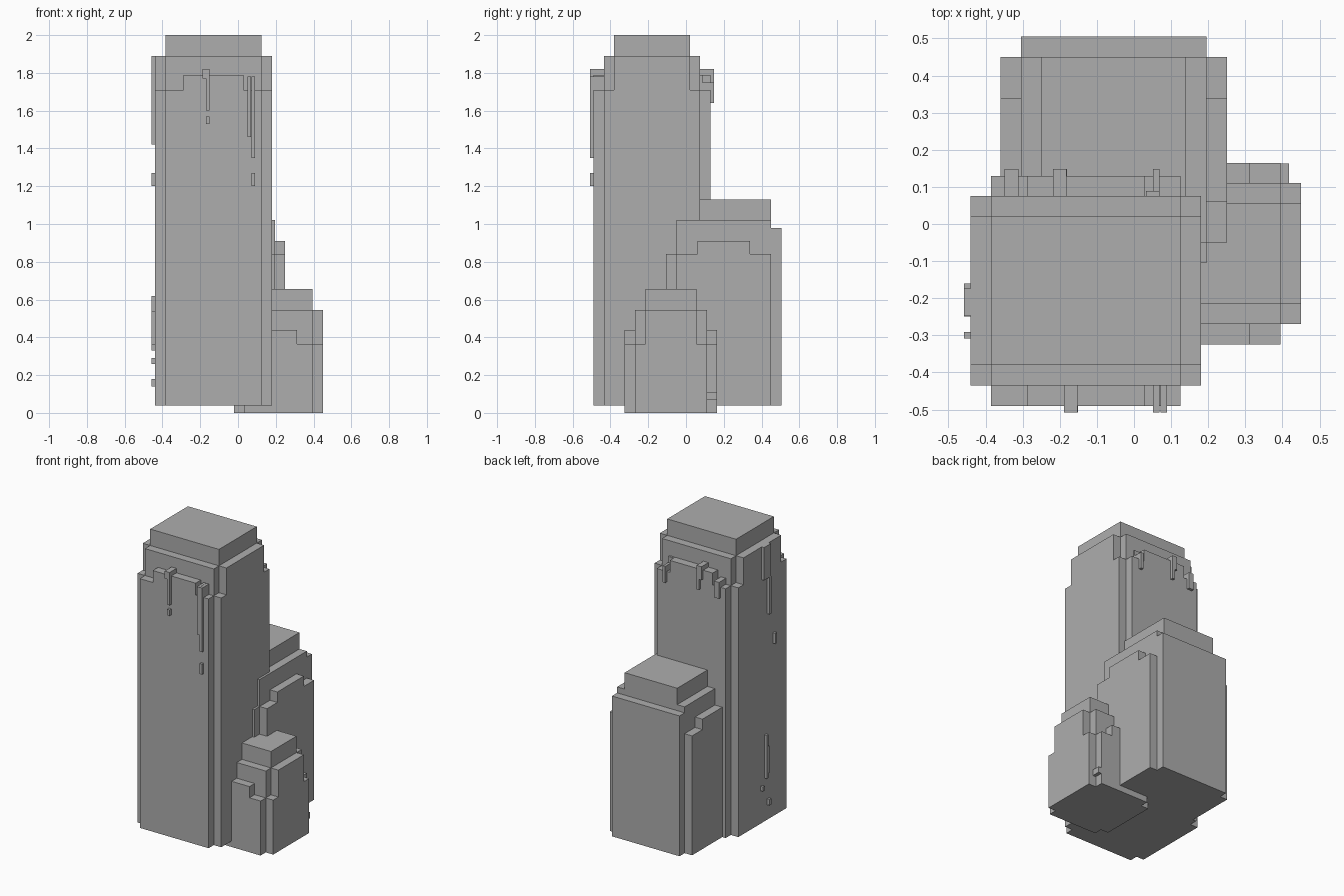
import bpy
import bmesh
import math
from mathutils import Vector

default = bpy.data.objects.get("Cube")
if default:
    bpy.data.objects.remove(default, do_unlink=True)

STEP = 0.055        # setback between neighbouring layers
BLOCK = STEP / 3    # width of the smallest drip

# Single stone colour
tone = 0.42
stone = bpy.data.materials.new("stone_grey")
stone.use_nodes = True
stone.diffuse_color = (tone, tone, tone, 1)
shader = stone.node_tree.nodes["Principled BSDF"]
shader.inputs["Base Color"].default_value = stone.diffuse_color


def finish(bm, name):
    """Turn a bmesh into a named stone object."""
    mesh = bpy.data.meshes.new(name)
    bm.to_mesh(mesh)
    bm.free()
    mesh.materials.append(stone)
    obj = bpy.data.objects.new(name, mesh)
    bpy.context.scene.collection.objects.link(obj)


def block_union(name, boxes):
    """Join boxes, given as (low corner, high corner), into one outer skin."""
    boxes = [[[round(value, 4) for value in corner] for corner in box] for box in boxes]
    cuts = [sorted({corner[axis] for box in boxes for corner in box}) for axis in range(3)]
    cells = set()
    for low, high in boxes:
        xs, ys, zs = [range(cut.index(a), cut.index(b)) for cut, a, b in zip(cuts, low, high)]
        cells.update((x, y, z) for x in xs for y in ys for z in zs)

    bm = bmesh.new()
    verts = {}

    def vert(point):
        key = tuple(point)
        if key not in verts:
            verts[key] = bm.verts.new([cut[index] for cut, index in zip(cuts, key)])
        return verts[key]

    # Keep only the cell faces that have no neighbour
    for cell in cells:
        for axis in range(3):
            across, along = (axis + 1) % 3, (axis + 2) % 3
            for outward in (False, True):
                neighbour = list(cell)
                neighbour[axis] += 1 if outward else -1
                if tuple(neighbour) in cells:
                    continue
                ring = []
                for right, up in ((0, 0), (1, 0), (1, 1), (0, 1)):
                    point = list(cell)
                    point[axis] += outward
                    point[across] += right
                    point[along] += up
                    ring.append(vert(point))
                bm.faces.new(ring if outward else reversed(ring))
    bmesh.ops.dissolve_limit(bm, angle_limit=math.radians(1),
                             verts=list(bm.verts), edges=list(bm.edges))
    finish(bm, name)


def layer(centre, half, base, top, inset_x=0, inset_y=0, back_only=False):
    """One box of a tower, set back from its outline by a number of steps."""
    x, y = centre
    reach_x = half[0] - inset_x * STEP
    reach_y = half[1] - inset_y * STEP
    front = y if back_only else y - reach_y
    return (x - reach_x, front, base), (x + reach_x, y + reach_y, top)


def tower(name, centre, half, base, cap, arms, shoulders, corners, slabs, extras):
    """Tower with a cap, side arms, shoulders, corner posts and face slabs."""
    cap_inset, cap_top = cap
    arm_inset, arm_top = arms
    plan = [
        dict(top=cap_top, inset_x=cap_inset[0], inset_y=cap_inset[1]),
        dict(top=arm_top, inset_y=arm_inset),
        dict(top=shoulders, inset_x=1, inset_y=1),
        dict(top=corners, inset_y=1),
        dict(top=slabs, inset_x=1),
    ]
    block_union(name, [layer(centre, half, base, **part) for part in plan + extras])


tower("tall_tower", centre=(-0.13, -0.18), half=(0.31, 0.31), base=0.04,
      cap=((1, 2), 2), arms=(2, 1.89), shoulders=1.89, corners=1.71, slabs=1.71,
      extras=[dict(top=1.79, inset_x=2.75)])

tower("middle_tower", centre=(-0.055, 0.2), half=(0.305, 0.305), base=0.04,
      cap=((2, 1), 1.13), arms=(3, 0.91), shoulders=1.02, corners=0.84, slabs=0.84,
      extras=[dict(top=0.98, inset_x=1, back_only=True)])

tower("small_tower", centre=(0.215, -0.08), half=(0.235, 0.245), base=0,
      cap=((1, 2), 0.655), arms=(2, 0.545), shoulders=0.545, corners=0.365, slabs=0.365,
      extras=[dict(top=0.44, inset_x=2.5)])


def drip(name, normal, plane, across, top, length, width=1):
    """Thin block hanging on a wall, one block proud of it."""
    normal = Vector(normal)
    sideways = Vector((abs(normal.y), abs(normal.x), 0))
    depth = 4 * BLOCK
    centre = normal * (plane + BLOCK - depth / 2) + sideways * across
    centre.z = top - length / 2
    size = sideways * width * BLOCK + Vector([abs(n) * depth for n in normal])
    size.z = length
    bm = bmesh.new()
    bmesh.ops.create_cube(bm, size=1)
    bmesh.ops.scale(bm, vec=size, verts=bm.verts)
    bmesh.ops.translate(bm, vec=centre, verts=bm.verts)
    finish(bm, name)


# Drips on the front of the tall tower
front = dict(normal=(0, -1, 0), plane=0.49)
drip("front_drip_head", **front, across=-0.17, top=1.82, length=0.05, width=2)
drip("front_drip_tail", **front, across=-0.16, top=1.77, length=0.17)
drip("front_drop_upper", **front, across=-0.16, top=1.57, length=0.04)
drip("front_long_drip_inner", **front, across=0.06, top=1.78, length=0.32)
drip("front_long_drip_outer", **front, across=0.08, top=1.78, length=0.43)
drip("front_drop_lower", **front, across=0.08, top=1.27, length=0.07)

# Drips on the back of the tall tower
back = dict(normal=(0, 1, 0), plane=0.13)
drip("back_drip_right", **back, across=-0.33, top=1.75, length=0.11, width=2)
drip("back_drip_middle_head", **back, across=-0.2, top=1.82, length=0.09, width=2)
drip("back_drip_middle_tail", **back, across=-0.19, top=1.74, length=0.08)
drip("back_drip_left", **back, across=0.06, top=1.75, length=0.11)

# Small stubs above the back slab
ledge = dict(normal=(0, 1, 0), plane=0.07, top=1.79)
drip("ledge_stub_middle", **ledge, across=-0.1, length=0.06)
drip("ledge_stub_left", **ledge, across=0.05, length=0.04, width=2)

# Drips on the right side of the tall tower
side = dict(normal=(-1, 0, 0), plane=0.44)
drip("side_drip_head", **side, across=-0.21, top=1.89, length=0.22, width=4)
drip("side_drip_tail", **side, across=-0.24, top=1.67, length=0.25)
drip("side_drop_upper", **side, across=-0.3, top=1.27, length=0.07)
drip("side_streak", **side, across=-0.21, top=0.62, length=0.29)
drip("side_streak_edge", **side, across=-0.22, top=0.54, length=0.18)
drip("side_drop_middle", **side, across=-0.17, top=0.29, length=0.03)
drip("side_drop_lower", **side, across=-0.24, top=0.18, length=0.04)

# Stub on the back of the small tower
drip("small_tower_stub", normal=(0, 1, 0), plane=0.145, across=0.4, top=0.11, length=0.04, width=2)
